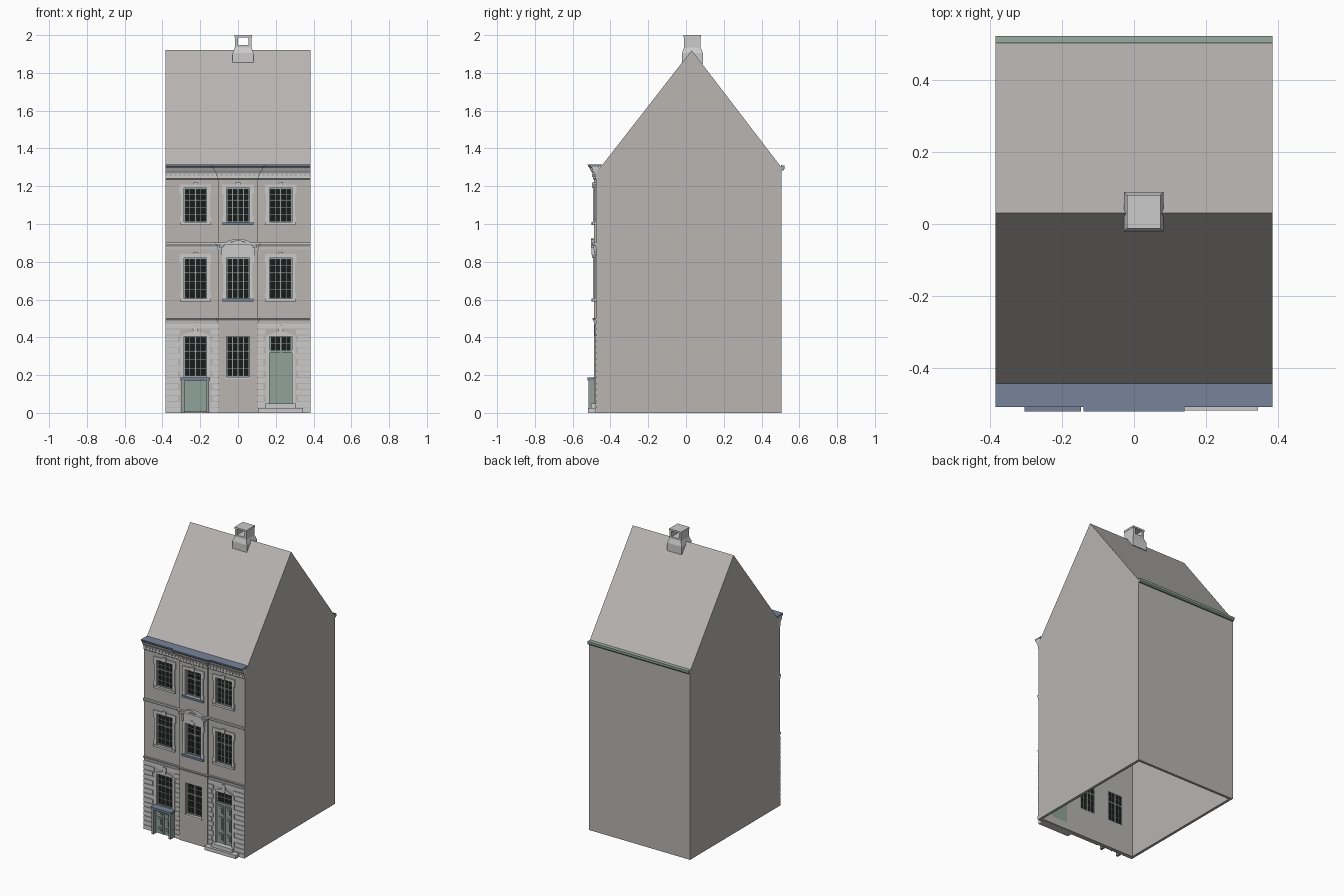
import bpy, bmesh, math

if "Cube" in bpy.data.objects:
    bpy.data.objects.remove(bpy.data.objects["Cube"])

YS, YC, C = -0.474, -0.486, 0.106      # side-bay face, centre-bay face, centre half width
BAYS = (-0.226, 0.0, 0.226)


def mat(name, col):
    m = bpy.data.materials.new(name)
    m.diffuse_color = (*col, 1)
    m.use_nodes = True
    m.node_tree.nodes["Principled BSDF"].inputs["Base Color"].default_value = m.diffuse_color
    return m


TRIM = mat("pale_trim", (0.72, 0.75, 0.73))
BLUE = mat("blue_lead", (0.18, 0.23, 0.32))
GREEN = mat("green_paint", (0.28, 0.36, 0.32))
DARK = mat("dark_glass", (0.01, 0.012, 0.012))
FRAME = mat("window_paint", (0.3, 0.35, 0.33))
WALL = mat("stone_wall", (0.48, 0.46, 0.45))


def finish(name, bm, m=None):
    bmesh.ops.recalc_face_normals(bm, faces=bm.faces)
    me = bpy.data.meshes.new(name)
    bm.to_mesh(me)
    bm.free()
    ob = bpy.data.objects.new(name, me)
    bpy.context.collection.objects.link(ob)
    if m:
        me.materials.append(m)
    return ob


def loft(bm, rings):
    vs = [[bm.verts.new(p) for p in r] for r in rings]
    n = len(vs[0])
    for a, b in zip(vs, vs[1:]):
        for i in range(n):
            bm.faces.new((a[i], a[(i + 1) % n], b[(i + 1) % n], b[i]))
    bm.faces.new(vs[0])
    bm.faces.new(vs[-1])


def boxes(name, items, m=None):
    bm = bmesh.new()
    for x0, x1, y0, y1, z0, z1 in items:
        loft(bm, [[(x0, y0, z), (x1, y0, z), (x1, y1, z), (x0, y1, z)] for z in (z0, z1)])
    return finish(name, bm, m)


def prisms(name, polys, y0, y1, m=None):       # xz outlines pushed along y
    bm = bmesh.new()
    for p in polys:
        loft(bm, [[(x, y, z) for x, z in p] for y in (y0, y1)])
    return finish(name, bm, m)


def along_x(name, prof, x0, x1, m=None):       # yz outline pushed along x
    bm = bmesh.new()
    loft(bm, [[(x, y, z) for y, z in prof] for x in (x0, x1)])
    return finish(name, bm, m)


def moulding(name, prof, back, m):             # profile swept along the stepped facade
    bm = bmesh.new()

    def plan(o, z):
        return [(-0.385, back, z), (-0.385, YS - o, z), (-C - o, YS - o, z), (-C - o, YC - o, z),
                (C + o, YC - o, z), (C + o, YS - o, z), (0.385, YS - o, z), (0.385, back, z)]
    loft(bm, [plan(o, z) for o, z in prof])
    return finish(name, bm, m)


def cut(ob, cutter):
    md = ob.modifiers.new("cut", 'BOOLEAN')
    md.operation, md.solver, md.object = 'DIFFERENCE', 'EXACT', cutter
    bpy.context.view_layer.objects.active = ob
    bpy.ops.object.modifier_apply(modifier=md.name)


# hollow house body with open underside
house = along_x("house_shell", [(YS, 0), (0.505, 0), (0.505, 1.30), (0.03, 1.92),
                                (-0.445, 1.31), (YS, 1.28)], -0.385, 0.385, WALL)
inner = along_x("inner_cutter", [(YS + .02, -.1), (0.487, -.1), (0.487, 1.29), (0.03, 1.89),
                                 (YS + .02, 1.275)], -0.367, 0.367)
bay = boxes("centre_bay", [(-C, C, YC, YS + .002, 0, 1.25)], WALL)

# window and door openings
W = 0.06
wins = [(x, 1.01, 1.19) for x in BAYS] + [(x, 0.605, 0.82) for x in BAYS]
wins += [(BAYS[0], 0.19, 0.405), (0, 0.19, 0.405)]
door_x = BAYS[2]
holes = [(x - W, x + W, -.6, -.44, a, b) for x, a, b in wins]
holes += [(door_x - W, door_x + W, -.6, -.44, 0.05, 0.405)]
openings = boxes("opening_cutter", holes)
cut(house, inner)
cut(house, openings)
cut(bay, openings)
for c in (inner, openings):
    bpy.data.objects.remove(c)


# windows: glass, casement frame and glazing bars
def window(x, a, b, name):
    boxes(name + "_glass", [(x - W, x + W, -.462, -.458, a, b)], DARK)
    f, y0, y1 = 0.007, -.47, -.454
    t = a + (b - a) * 0.64
    bars = [(x - W, x - W + f, y0, y1, a, b), (x + W - f, x + W, y0, y1, a, b),
            (x - .005, x + .005, y0 - .002, y1, a, b), (x - W, x + W, y0, y1, a, a + f),
            (x - W, x + W, y0, y1, b - f, b), (x - W, x + W, y0 - .002, y1, t - .004, t + .004)]
    for s in (-1, 1):
        bars.append((x + s * .029 - .0015, x + s * .029 + .0015, -.466, -.455, a, b))
    for z in (a + (t - a) / 3, a + (t - a) * 2 / 3, (t + b) / 2):
        bars.append((x - W, x + W, -.466, -.455, z - .0015, z + .0015))
    boxes(name + "_frame", bars, FRAME)


for i, (x, a, b) in enumerate(wins):
    window(x, a, b, f"window_{i}")

# eared surrounds and sills on the upper floors
for i, (x, a, b) in enumerate(wins[:6]):
    y = YC if x == 0 else YS
    sur = []
    for s in (-1, 1):
        for o, z0, z1 in ((.077, a + .03, b - .03), (.084, b - .03, b + .02), (.082, a - .012, a + .03)):
            p = sorted((x + s * W, x + s * o))
            sur.append((p[0], p[1], y - .007, y + .002, z0, z1))
    sur.append((x - W, x + W, y - .007, y + .002, b, b + .02))
    sur.append((x - .012, x + .012, y - .012, y + .002, b, b + .03))
    boxes(f"surround_{i}", sur, TRIM)
    boxes(f"sill_{i}", [(x - .082, x + .082, y - .013, -.456, a - .014, a)], BLUE if x == 0 else TRIM)
boxes("ground_sill", [(-.066, .066, YC - .006, -.456, .18, .19)], TRIM)


# curved hood over the middle window
def arc(x, half, z, rise, n=12):
    return [(x - half + 2 * half * i / n, z + rise * math.sin(math.pi * i / n)) for i in range(n + 1)]


hood = arc(0, .10, .885, .037)
prisms("hood_mould", [hood + [(px, pz - .012) for px, pz in reversed(hood)]], YC - .017, YC + .002, TRIM)
prisms("hood_panel", [arc(0, .085, .875, .035) + [(.085, .84), (-.085, .84)]], YC - .008, YC + .002, TRIM)
boxes("hood_brackets", [(s * .078 - .009, s * .078 + .009, YC - .013, YC + .002, .835, .878)
                        for s in (-1, 1)], TRIM)

# facade mouldings
moulding("cornice", [(.001, 1.235), (.006, 1.24), (.006, 1.255), (.010, 1.27), (.022, 1.288),
                     (.024, 1.297), (.033, 1.305)], -.46, TRIM)
moulding("cornice_cover", [(.033, 1.305), (.035, 1.316)], -.444, BLUE)
moulding("upper_string", [(.002, .865), (.004, .882), (.012, .894), (.012, .902)], -.46, TRIM)
moulding("lower_string", [(.002, .48), (.004, .49), (.009, .496), (.009, .503)], -.46, TRIM)
boxes("cornice_dentils", [(x - .006, x + .006, y - .012, y, 1.25, 1.264)
                          for i in range(-15, 16) for x in [i * .0245]
                          for y in [YC if abs(x) < C else YS]], TRIM)

# rusticated ground floor blocks
blocks = []
for x, edge in ((BAYS[0], (-.385, -C)), (BAYS[2], (C, .385))):
    for r in range(14):
        z0 = .03 + r * .032
        spans = [(edge[0], x - .08), (x + .08, edge[1])] if z0 < .42 else [(edge[0], x), (x + .003, edge[1])]
        for k, (p, q) in enumerate(spans):
            inset = .012 * (r % 2) if z0 < .42 else 0
            p, q = (p, q - inset) if k == 0 else (p + inset, q)
            blocks.append((p, q, YS - .005, YS + .002, z0, z0 + .028))
boxes("rustication", blocks, TRIM)
boxes("plinth", [(-.385, -.306, YS - .007, YS, 0, .028), (-.146, -C, YS - .007, YS, 0, .028),
                 (C, .146, YS - .007, YS, 0, .028), (.306, .385, YS - .007, YS, 0, .028)], TRIM)

# arched heads, jambs and keystones on the ground floor side bays
for side, x, z0 in (("left", BAYS[0], .19), ("right", door_x, .05)):
    prisms(side + "_arch_head", [arc(x, .08, .405, .026) + [(x + .08, .40), (x + W, .40), (x + W, .405),
                                                            (x - W, .405), (x - W, .40), (x - .08, .40)]],
           YS - .006, YS + .002, TRIM)
    boxes(side + "_jambs", [(x - .078, x - W, YS - .006, YS + .002, z0, .40),
                            (x + W, x + .078, YS - .006, YS + .002, z0, .40)], TRIM)
    prisms(side + "_keystone", [[(x - .01, .408), (x + .01, .408), (x + .016, .465), (x - .016, .465)]],
           YS - .010, YS + .002, TRIM)


# panelled double doors
def double_door(name, x, y, half, z0, z1):
    parts = [(x - half, x + half, y, y + .01, z0, z1), (x - .004, x + .004, y - .006, y, z0, z1)]
    h = z1 - z0
    for s in (-1, 1):
        cx = x + s * half / 2
        for lo, hi in ((.06, .26), (.32, .68), (.74, .95)):
            parts.append((cx - half * .3, cx + half * .3, y - .004, y, z0 + lo * h, z0 + hi * h))
            parts.append((cx - half * .17, cx + half * .17, y - .008, y - .004,
                          z0 + lo * h + .012, z0 + hi * h - .012))
    boxes(name, parts, GREEN)


double_door("entrance_door", door_x, -.464, W, .05, .318)
boxes("door_transom", [(door_x - W, door_x + W, -.476, -.452, .318, .334)], GREEN)
boxes("fanlight_glass", [(door_x - W, door_x + W, -.462, -.458, .334, .405)], DARK)
boxes("fanlight_bars", [(door_x + o - w, door_x + o + w, -.469, -.455, .334, .405)
                        for o, w in ((-.056, .004), (-.029, .002), (0, .004), (.029, .002), (.056, .004))]
      + [(door_x - W, door_x + W, -.468, -.455, z - .002, z + .002) for z in (.369, .403)], FRAME)

# entrance steps
boxes("steps", [(.106, .345, -.519, YS, 0, .025), (.145, .305, -.502, -.455, .025, .05)], TRIM)

# cellar porch
px = BAYS[0]
boxes("porch_cheeks", [(px - .073, px - .058, -.515, YS, 0, .172),
                       (px + .058, px + .073, -.515, YS, 0, .172)], FRAME)
boxes("porch_roof", [(px - .078, px + .078, -.521, YS, .172, .188)], BLUE)
double_door("cellar_door", px, -.486, .058, 0.004, .172)

# rear gutter
along_x("rear_gutter", [(.503, 1.312), (.522, 1.308), (.522, 1.292), (.515, 1.284), (.503, 1.284)],
        -.385, .385, GREEN)

# chimney: base, shoulder, open pot and cap
cx, cy = .027, .034
bm = bmesh.new()
loft(bm, [[(cx + s * h, cy + t * h, z) for s, t in ((-1, -1), (1, -1), (1, 1), (-1, 1))]
          for h, z in ((.055, 1.85), (.055, 1.905), (.044, 1.935), (.044, 1.948))])
finish("chimney_base", bm)
boxes("chimney_pot", [(cx - .044, cx - .028, cy - .044, cy + .044, 1.948, 1.988),
                      (cx + .028, cx + .044, cy - .044, cy + .044, 1.948, 1.988),
                      (cx - .046, cx + .046, cy - .046, cy + .046, 1.988, 2.0)])
